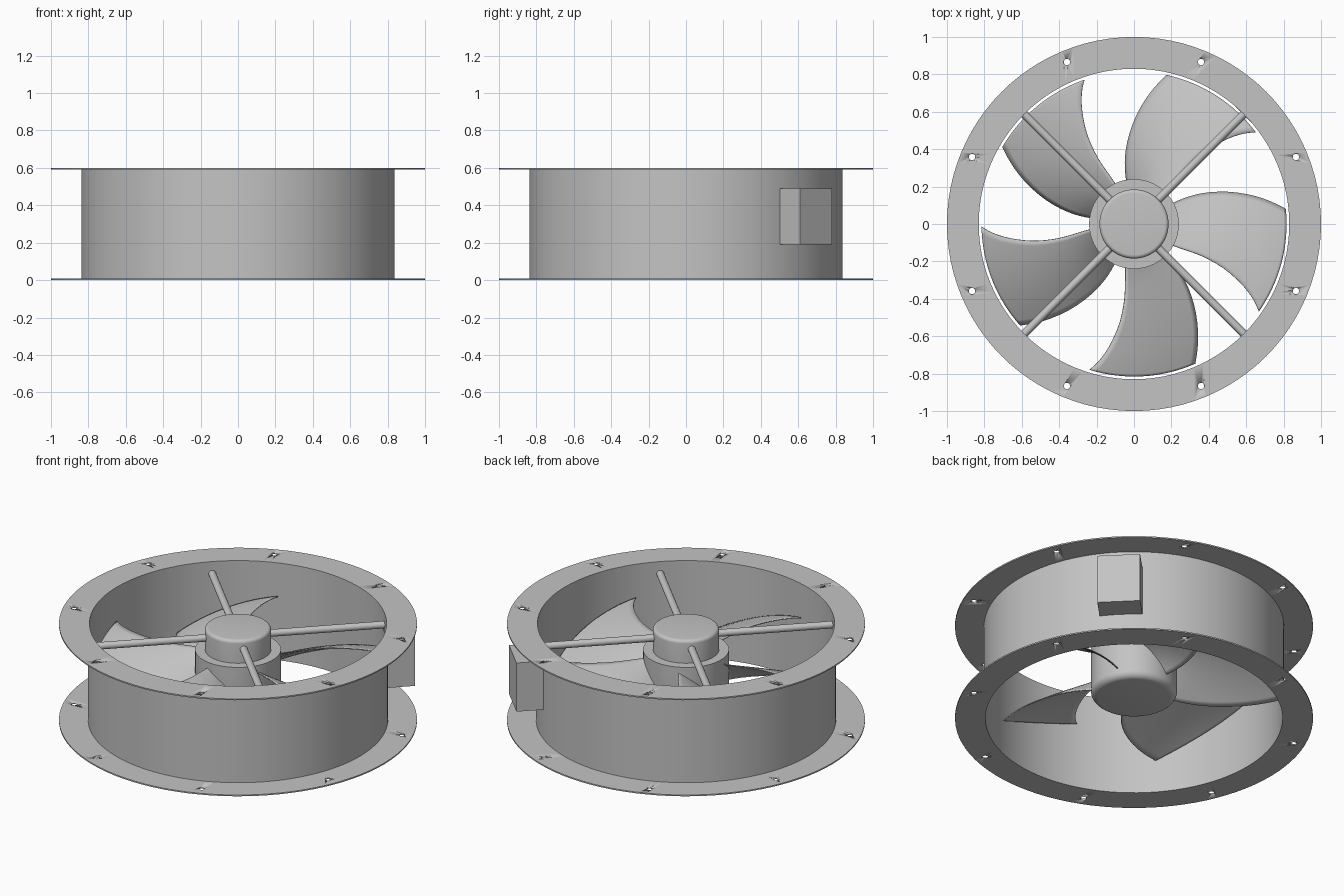
import bpy, bmesh
from math import sin, cos, pi, radians
from mathutils import Matrix, Vector

cube = bpy.data.objects.get("Cube")
if cube:
    bpy.data.objects.remove(cube, do_unlink=True)

grey = bpy.data.materials.new("metal grey")
grey.use_nodes = True
colour = (0.55, 0.55, 0.55, 1)
grey.diffuse_color = colour
grey.node_tree.nodes["Principled BSDF"].inputs["Base Color"].default_value = colour


def finish(name, bm, smooth=True):
    """Turn a bmesh into a named, shaded object."""
    bmesh.ops.recalc_face_normals(bm, faces=bm.faces)
    mesh = bpy.data.meshes.new(name)
    bm.to_mesh(mesh)
    bm.free()
    mesh.materials.append(grey)
    obj = bpy.data.objects.new(name, mesh)
    bpy.context.collection.objects.link(obj)
    bpy.ops.object.select_all(action="DESELECT")
    obj.select_set(True)
    bpy.context.view_layer.objects.active = obj
    if smooth:
        bpy.ops.object.shade_smooth_by_angle(angle=radians(35))
    return obj


def lathe(name, profile, closed=False, steps=96):
    """Spin an (r, z) profile around the z axis."""
    bm = bmesh.new()
    verts = [bm.verts.new((r, 0, z)) for r, z in profile]
    edges = [bm.edges.new(pair) for pair in zip(verts, verts[1:])]
    if closed:
        edges.append(bm.edges.new((verts[-1], verts[0])))
    bmesh.ops.spin(bm, geom=verts + edges, axis=(0, 0, 1), cent=(0, 0, 0),
                   angle=2 * pi, steps=steps, use_merge=True)
    bmesh.ops.remove_doubles(bm, verts=bm.verts, dist=1e-5)
    return finish(name, bm)


def fillet(r, z, size, side):
    """Quarter-round from the wall at radius r to a flat end at height z."""
    arc = [i * pi / 12 for i in range(7)]
    return [(r - size + size * cos(a), z + side * size * (sin(a) - 1)) for a in arc]


# Duct shell
HEIGHT, INNER, OUTER = 0.6, 0.83, 0.838
lathe("duct_shell", [(INNER, 0), (OUTER, 0), (OUTER, HEIGHT), (INNER, HEIGHT)], closed=True)

# Flanges with eight bolt holes each
bm = bmesh.new()
for i in range(8):
    a = radians(22.5 + 45 * i)
    bmesh.ops.create_cone(bm, cap_ends=True, segments=20, radius1=0.017, radius2=0.017, depth=1,
                          matrix=Matrix.Translation((0.937 * cos(a), 0.937 * sin(a), 0.3)))
cutter = finish("bolt_hole_cutter", bm)
cutter.hide_render = True
for name, z in (("bottom_flange", 0), ("top_flange", HEIGHT - 0.008)):
    flange = lathe(name, [(0.833, z), (1, z), (1, z + 0.008), (0.833, z + 0.008)], closed=True)
    mod = flange.modifiers.new("bolt_holes", "BOOLEAN")
    mod.object = cutter
    mod.solver = "EXACT"
    bpy.ops.object.modifier_apply(modifier=mod.name)
bpy.data.objects.remove(cutter, do_unlink=True)

# Hub and motor on the centre line
lathe("hub", [(0, 0.44), (0.24, 0.44)] + fillet(0.24, 0.135, 0.04, -1) + [(0, 0.135)], steps=64)
lathe("motor", [(0, 0.42), (0.185, 0.42)] + fillet(0.185, 0.58, 0.02, 1) + [(0, 0.58)], steps=64)

# Four support struts from motor to shell
for i, name in enumerate(("back_left", "back_right", "front_right", "front_left")):
    bm = bmesh.new()
    turn = Matrix.Rotation(radians(45 + 90 * i), 4, "Z")
    place = Matrix.Translation((0.495, 0, 0.525)) @ Matrix.Rotation(pi / 2, 4, "Y")
    bmesh.ops.create_cone(bm, cap_ends=True, segments=20, radius1=0.021, radius2=0.021,
                          depth=0.675, matrix=turn @ place)
    finish(name + "_strut", bm)

# Terminal box on the outside of the shell
bm = bmesh.new()
bmesh.ops.create_cube(bm, size=1, matrix=Matrix.Rotation(pi / 4, 4, "Z")
                      @ Matrix.Translation((0.905, 0, 0.34)) @ Matrix.Diagonal((0.156, 0.24, 0.3, 1)))
finish("terminal_box", bm, smooth=False)

# Blade outline: radius, leading angle, trailing angle
STATIONS = [(0.21, 28, -30), (0.3, 27, -27), (0.4, 24, -25.3), (0.53, 18.8, -26.2),
            (0.67, 12.6, -29.5), (0.76, 8.3, -32.5), (0.815, 5.6, -35)]
CHORD = 16


def smooth_station(t):
    """Catmull-Rom sample along the blade stations."""
    i = min(int(t), len(STATIONS) - 2)
    f = t - i
    p = [Vector(STATIONS[max(0, min(k, len(STATIONS) - 1))]) for k in range(i - 1, i + 3)]
    return 0.5 * (2 * p[1] + (p[2] - p[0]) * f + (2 * p[0] - 5 * p[1] + 4 * p[2] - p[3]) * f ** 2
                  + (3 * p[1] - p[0] - 3 * p[2] + p[3]) * f ** 3)


# Five twisted blades, low at the leading edge and high at the trailing edge
for n in range(5):
    bm = bmesh.new()
    rows = []
    for j in range(3 * (len(STATIONS) - 1) + 1):
        r, lead, trail = smooth_station(j / 3)
        row = []
        for k in range(CHORD + 1):
            f = k / CHORD
            a = radians(72 * n + lead + (trail - lead) * f)
            z = 0.195 + 0.205 * f + 0.08 * f * (1 - f)
            row.append(bm.verts.new((r * cos(a), r * sin(a), z)))
        rows.append(row)
    for lower, upper in zip(rows, rows[1:]):
        for k in range(CHORD):
            bm.faces.new((lower[k], lower[k + 1], upper[k + 1], upper[k]))
    blade = finish(f"blade_{n + 1}", bm)
    mod = blade.modifiers.new("thickness", "SOLIDIFY")
    mod.thickness = 0.006
    mod.offset = 0
